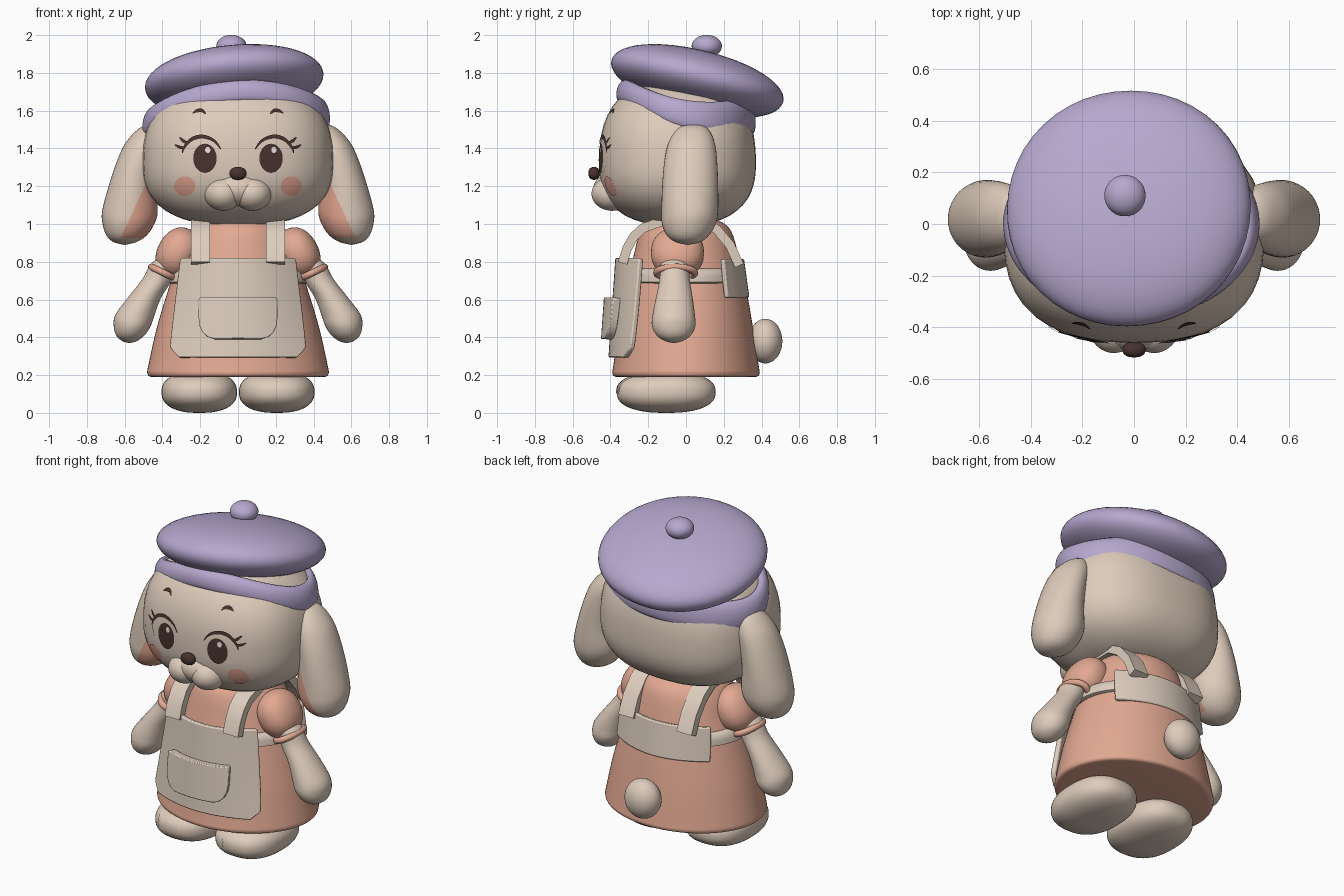
import bpy, bmesh, math
from mathutils import Vector, Matrix

if "Cube" in bpy.data.objects:
    bpy.data.objects.remove(bpy.data.objects["Cube"])


def material(name, r, g, b):
    m = bpy.data.materials.new(name)
    m.diffuse_color = [((c / 255 + 0.055) / 1.055) ** 2.4 for c in (r, g, b)] + [1]
    m.use_nodes = True
    m.node_tree.nodes["Principled BSDF"].inputs["Base Color"].default_value = m.diffuse_color
    return m


FUR = material("beige fur", 222, 204, 188)
CLOTH = material("apron cloth", 221, 205, 190)
DRESS = material("salmon dress", 227, 169, 147)
BLUSH = material("blush", 223, 162, 142)
LILAC = material("lilac felt", 182, 168, 206)
DARK = material("dark brown", 72, 50, 46)
WHITE = material("eye shine", 245, 240, 235)


def finish(name, bm, *mats, angle=50):
    bmesh.ops.recalc_face_normals(bm, faces=bm.faces)
    me = bpy.data.meshes.new(name)
    bm.to_mesh(me)
    bm.free()
    ob = bpy.data.objects.new(name, me)
    bpy.context.collection.objects.link(ob)
    for m in mats:
        me.materials.append(m)
    bpy.ops.object.select_all(action='DESELECT')
    ob.select_set(True)
    bpy.context.view_layer.objects.active = ob
    bpy.ops.object.shade_smooth_by_angle(angle=math.radians(angle))
    return ob


def blob(name, c, r, mat, n=2.0, rot=(0, 0), top=None):
    """Superellipsoid; top is an optional different upper half height."""
    bm = bmesh.new()
    bmesh.ops.create_uvsphere(bm, u_segments=48, v_segments=28, radius=1)
    tilt = Matrix.Rotation(rot[1], 3, 'Y') @ Matrix.Rotation(rot[0], 3, 'X')
    for v in bm.verts:
        p = v.co / sum(abs(a) ** n for a in v.co) ** (1 / n)
        h = top if top and p.z > 0 else r[2]
        v.co = Vector(c) + tilt @ Vector((p.x * r[0], p.y * r[1], p.z * h))
    return finish(name, bm, mat)


def rings(bm, loops, closed=False):
    """Skin a list of point loops with quads."""
    vs = [[bm.verts.new(p) for p in loop] for loop in loops]
    pairs = list(zip(vs, vs[1:])) + ([(vs[-1], vs[0])] if closed else [])
    for a, b in pairs:
        for i in range(len(a)):
            j = (i + 1) % len(a)
            bm.faces.new((a[i], a[j], b[j], b[i]))
    if not closed:
        bm.faces.new(vs[0])
        bm.faces.new(vs[-1])


def spline(rows, sub):
    """Catmull-Rom points through the rows."""
    rows = [Vector(r) for r in rows]
    fine = []
    for i in range(len(rows) - 1):
        p0, p1, p2, p3 = rows[max(i - 1, 0)], rows[i], rows[i + 1], rows[min(i + 2, len(rows) - 1)]
        for k in range(sub):
            t = k / sub
            fine.append(p1 + 0.5 * t * (p2 - p0 + t * (2 * p0 - 5 * p1 + 4 * p2 - p3 + t * (3 * (p1 - p2) + p3 - p0))))
    return fine + [rows[-1]]


def loft(rows, sub=5, seg=40):
    """Elliptical sections (x, y, z, rx, ry) joined by a smooth spline."""
    bm = bmesh.new()
    ang = [2 * math.pi * i / seg for i in range(seg)]
    rings(bm, [[(x + max(rx, .003) * math.cos(a), y + max(ry, .003) * math.sin(a), z) for a in ang]
               for x, y, z, rx, ry in spline(rows, sub)])
    return bm


def surface(c, r, n, top):
    """Front y of a superellipsoid at a given x, z."""
    def f(x, z):
        h = top if z > c[2] else r[2]
        q = 1 - abs((x - c[0]) / r[0]) ** n - abs((z - c[2]) / h) ** n
        return c[1] - r[1] * max(q, 0) ** (1 / n)
    return f


def disc(name, f, x, z, rx, rz, off, mat):
    bm = bmesh.new()
    bmesh.ops.create_grid(bm, x_segments=14, y_segments=14, size=1)
    for v in bm.verts:
        a, b, _ = v.co
        px, pz = x + rx * a * math.sqrt(1 - b * b / 2), z + rz * b * math.sqrt(1 - a * a / 2)
        v.co = (px, f(px, pz) - off, pz)
    return finish(name, bm, mat)


def ribbon(name, f, pts, width, off, mat):
    """Tapered stroke of (x, z) points laid on a surface."""
    fine = spline(pts, 6)
    bm, prev = bmesh.new(), None
    for i, p in enumerate(fine):
        d = (fine[min(i + 1, len(fine) - 1)] - fine[max(i - 1, 0)]).normalized()
        s = Vector((-d.y, d.x)) * width * (0.25 + math.sin(math.pi * i / (len(fine) - 1))) / 2
        cur = [bm.verts.new((q.x, f(q.x, q.y) - off, q.y)) for q in (p + s, p - s)]
        if prev:
            bm.faces.new((prev[0], prev[1], cur[1], cur[0]))
        prev = cur
    return finish(name, bm, mat)


def panel(name, rows, f, thick, mat, nx=16):
    """Curved cloth plate from (z, half width) rows and a y function."""
    bm = bmesh.new()
    vs = [[bm.verts.new((w * t, f(w * t, z), z)) for t in [2 * i / nx - 1 for i in range(nx + 1)]] for z, w in rows]
    for a, b in zip(vs, vs[1:]):
        for i in range(nx):
            bm.faces.new((a[i], a[i + 1], b[i + 1], b[i]))
    bmesh.ops.recalc_face_normals(bm, faces=bm.faces)
    bmesh.ops.solidify(bm, geom=bm.faces[:], thickness=thick)
    ob = finish(name, bm, mat)
    bev = ob.modifiers.new("soft edge", 'BEVEL')
    bev.width, bev.segments = 0.007, 2
    bev.limit_method, bev.angle_limit = 'ANGLE', math.radians(50)
    return ob


# Head, muzzle and nose
HC, HR, HT = (0, -.045, 1.32), (.505, .415, .33), .45
face = surface(HC, HR, 2.5, HT)
blob("head", HC, HR, FUR, 2.5, top=HT)
blob("muzzle_bridge", (0, -.385, 1.185), (.145, .105, .09), FUR)
blob("nose", (0, -.487, 1.268), (.045, .03, .034), DARK, 2.3)

# Hat: wavy band, tilted crown, pompom
bm, loops = bmesh.new(), []
section = [(-.05, .01), (-.01, 0), (.008, .012), (.012, .055), (0, .1), (-.03, .13), (-.07, .12)]
for i in range(64):
    a = 2 * math.pi * i / 64
    cx, sy = math.cos(a), math.sin(a)
    y0 = .365 * sy
    base = 1.477 - .24 * y0 + .6 * y0 * y0 + .025 * cx
    tall = 1.25 + .3 * sy                      # band is lower at the front
    loops.append([(-.01 + (.488 + d) * cx, (.36 + d) * sy, base + h * tall) for d, h in section])
rings(bm, loops, closed=True)
band = finish("hat_band", bm, LILAC, angle=80)
band.modifiers.new("round", 'SUBSURF').levels = 1
band.modifiers["round"].render_levels = 1
blob("hat_crown", (-.02, .06, 1.757), (.474, .468, .16), LILAC, 2.05, (-math.radians(13.5), -math.radians(5)))
blob("hat_pompom", (-.035, .11, 1.942), (.08, .08, .059), LILAC)

# Dress and tail
finish("dress", loft([(0, 0, 1.04, .1, .09), (0, 0, 1.02, .19, .17), (0, 0, .96, .26, .24), (0, 0, .8, .32, .285),
                      (0, 0, .65, .37, .32), (0, 0, .45, .43, .355), (0, 0, .25, .475, .385),
                      (0, 0, .21, .48, .39), (0, 0, .193, .468, .378), (0, 0, .19, .44, .35)], seg=64), DRESS)
blob("tail", (0, .42, .38), (.11, .09, .118), FUR)

# Apron front, pocket, back panel and waist belt
def apron_y(x, z):
    return -.374 - .07 * (.82 - z) + (.8 + (z - .3)) * x * x


panel("apron", [(.82, .305), (.81, .31), (.7, .323), (.6, .335), (.5, .347), (.4, .358), (.35, .362), (.33, .35), (.295, .315)],
      apron_y, .03, CLOTH)
panel("apron_pocket", [(.612, .2), (.605, .21), (.5, .21), (.46, .205), (.425, .188), (.403, .165), (.392, .13)],
      lambda x, z: apron_y(x, z) - .046, .045, CLOTH)
panel("back_panel", [(.815, .31), (.74, .315), (.67, .32), (.612, .32)],
      lambda x, z: .308 + .14 * (.81 - z) - 1.1 * x * x, .026, CLOTH)
finish("belt", loft([(0, 0, z, r, s) for z, r, s in
                     ((.688, .34, .30), (.692, .378, .313), (.757, .363, .306), (.762, .33, .29))], sub=2, seg=64), CLOTH)

STRAP = [(-.36, .80), (-.335, .88), (-.295, .95), (-.24, 1.0), (-.1, 1.05), (.08, 1.05), (.18, .99), (.255, .9), (.305, .79)]
EAR = [(.455, .035, 1.53, .01, .02), (.465, .035, 1.505, .06, .08), (.495, .03, 1.43, .1, .122), (.53, .025, 1.33, .112, .14),
       (.56, .022, 1.2, .125, .148), (.572, .02, 1.07, .147, .15), (.58, .015, 1.0, .137, .142),
       (.59, .01, .94, .107, .112), (.598, .01, .905, .062, .067), (.6, .01, .89, .005, .005)]
ARM = [(.37, -.06, .83, .03, .04), (.39, -.06, .79, .07, .075), (.425, -.06, .71, .08, .08), (.495, -.062, .61, .088, .097),
       (.545, -.065, .52, .104, .112), (.56, -.065, .46, .098, .115), (.57, -.065, .41, .075, .09),
       (.574, -.065, .38, .038, .045), (.575, -.065, .37, .004, .004)]

for s, side in ((1, "right"), (-1, "left")):
    def mir(rows):
        return [(s * r[0],) + tuple(r[1:]) for r in rows]

    # Droopy ear with a coloured inner patch
    bm = loft(mir(EAR))
    edge = Vector((s * .28, 0, .13)).normalized()
    cuts = [((s * .485, 0, 1.22), edge), ((0, .03, 0), (0, 1, 0)), ((0, 0, .925), (0, 0, 1))]
    for co, no in cuts:
        bmesh.ops.bisect_plane(bm, geom=bm.verts[:] + bm.edges[:] + bm.faces[:], plane_co=co, plane_no=no)
    for f in bm.faces:
        c = f.calc_center_median()
        f.material_index = int((c - Vector(cuts[0][0])).dot(edge) < 0 and c.y < .03 and .925 < c.z < 1.25)
    finish(side + "_ear", bm, FUR, BLUSH)

    # Arm, puffed sleeve and cuff
    finish(side + "_arm", loft(mir(ARM)), FUR)
    blob(side + "_sleeve", (s * .318, -.045, .848), (.108, .14, .138), DRESS, 2.2, (0, -s * .5))
    bm, loops = bmesh.new(), []
    u, w = Vector((s * .87, 0, .42)), Vector((0, 1, 0))
    for i in range(40):
        a = 2 * math.pi * i / 40
        d = u * math.cos(a) * .072 + w * math.sin(a) * .1
        n, up = d.normalized(), Vector((-s * .42, 0, .87))
        o = Vector((s * .395, -.055, .742)) + d
        loops.append([o + .019 * (n * math.cos(b) + up * math.sin(b)) for b in [k * math.pi / 5 for k in range(10)]])
    rings(bm, loops, closed=True)
    finish(side + "_cuff", bm, DRESS, angle=80)

    # Shoulder strap
    bm = bmesh.new()
    loops = []
    for p, q, r in zip(STRAP[:1] + STRAP, STRAP, STRAP[1:] + STRAP[-1:]):
        n = Vector((0, p[1] - r[1], r[0] - p[0])).normalized() * .05
        a, b = Vector((s * .148, *q)), Vector((s * .25, *q))
        loops.append([a, b, b - n, a - n])
    rings(bm, loops)
    finish(side + "_strap", bm, CLOTH)

    # Foot with toe ridges
    fc, fr = (s * .205, -.105, .11), (.2, .262, .11)
    blob(side + "_foot", fc, fr, FUR, 2.4)
    toe = surface(fc, fr, 2.4, .11)
    for k in (-.07, .07):
        x = s * .225 + k
        ribbon(side + "_toe_ridge", toe, [(x, .10), (x + k * .05, .15), (x + k * .15, .19)], .013, .006, FUR)

    # Muzzle half, cheek, eye, lashes and brow
    blob(side + "_muzzle", (s * .078, -.39, 1.16), (.1, .11, .09), FUR)
    disc(side + "_cheek", face, s * .282, 1.2, .056, .052, .004, BLUSH)
    disc(side + "_eye_base", face, s * .195, 1.362, .098, .093, .003, FUR)
    disc(side + "_pupil", face, s * .175, 1.348, .062, .077, .006, DARK)
    disc(side + "_eye_shine", face, s * .175 + .015, 1.392, .014, .016, .009, WHITE)
    strokes = [([(.09, 1.395), (.12, 1.435), (.16, 1.457), (.205, 1.462), (.25, 1.445), (.285, 1.405), (.295, 1.375)], .017),
               ([(.28, 1.405), (.305, 1.405), (.335, 1.42)], .013), ([(.26, 1.43), (.285, 1.437), (.31, 1.46)], .013),
               ([(.17, 1.582), (.19, 1.6), (.215, 1.6), (.24, 1.587)], .016)]
    for (pts, wid), nm in zip(strokes, ("_lash_line", "_lash_low", "_lash_high", "_brow")):
        ribbon(side + nm, face, [(s * x, z) for x, z in pts], wid, .008, DARK)
